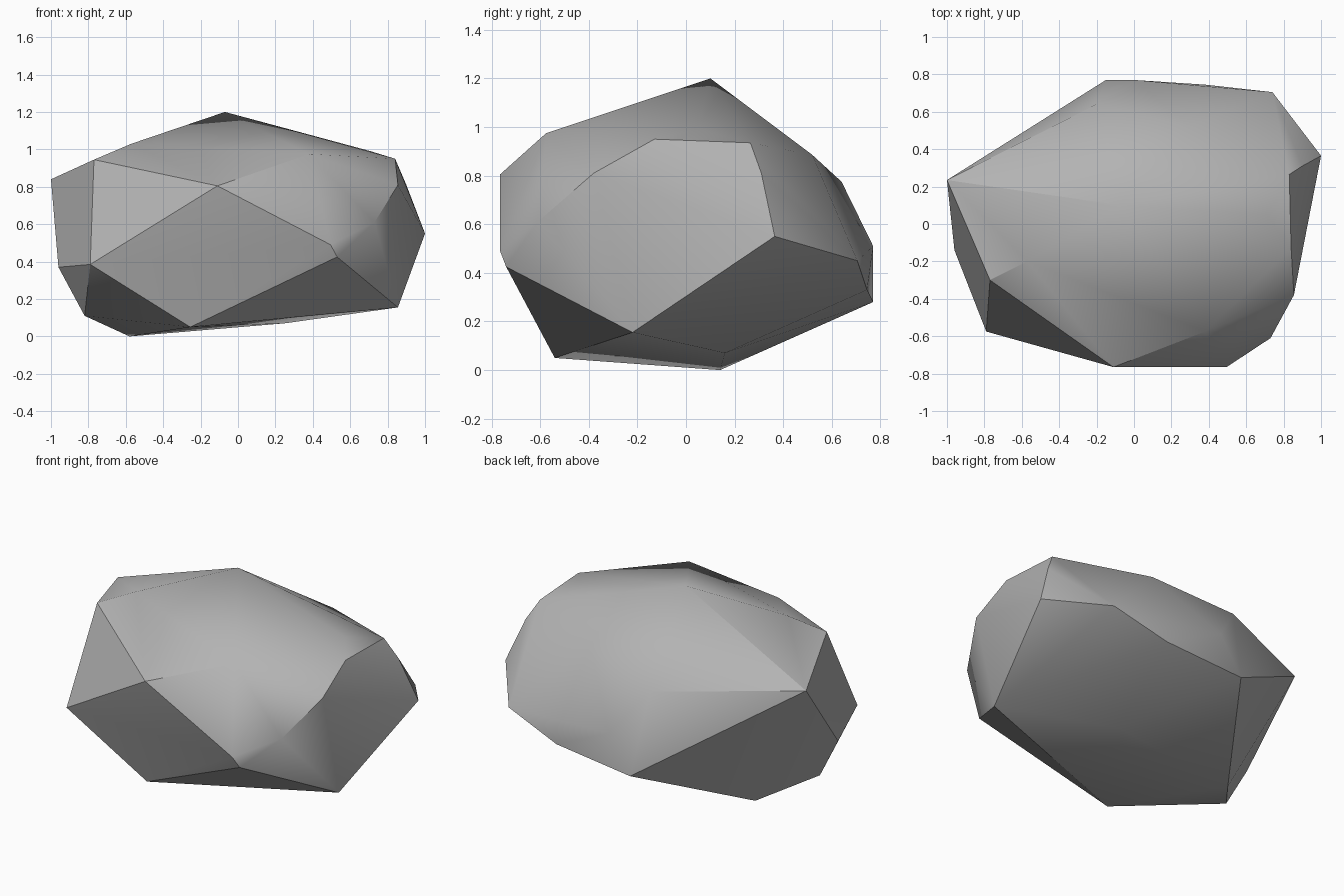
import bpy
import bmesh
import math

# Remove the default object only
default_cube = bpy.data.objects.get("Cube")
if default_cube is not None:
    bpy.data.objects.remove(default_cube, do_unlink=True)


def make_material(name, colour):
    material = bpy.data.materials.new(name)
    material.use_nodes = True
    material.diffuse_color = colour
    shader = next(n for n in material.node_tree.nodes if n.type == "BSDF_PRINCIPLED")
    shader.inputs["Base Color"].default_value = colour
    shader.inputs["Roughness"].default_value = 0.9
    return material


# Corners of the boulder, grouped by height
crown = [
    (-.07, .1, 1.2), (-.57, -.2, 1.03), (-.77, -.3, .945), (.38, -.575, .975),
    (.71, .05, .99), (.84, -.13, .95), (.83, .265, .935), (.3, .52, .885),
]
shoulder = [
    (-1, .235, .84), (-.11, -.765, .805), (.855, -.38, .81),
    (.9, .31, .81), (-.2, .64, .775), (.73, -.61, .61),
]
belt = [
    (1, .365, .55), (0, .77, .51), (.495, -.765, .49), (.74, .705, .45),
    (.53, -.74, .425), (-.79, -.575, .385), (-.96, -.14, .37),
    (.38, .745, .33), (-.15, .77, .28),
]
base = [
    (.855, -.22, .155), (-.82, -.16, .11), (.25, .16, .07),
    (-.255, -.54, .05), (-.58, .14, 0),
]


def build_boulder(name, corners, material):
    """Wrap the corners in a convex shell and shade its shallow edges smooth."""
    bm = bmesh.new()
    for corner in corners:
        bm.verts.new(corner)
    hull = bmesh.ops.convex_hull(bm, input=bm.verts)
    loose = [v for v in hull["geom_interior"] if isinstance(v, bmesh.types.BMVert)]
    bmesh.ops.delete(bm, geom=loose, context="VERTS")
    bmesh.ops.recalc_face_normals(bm, faces=bm.faces)
    mesh = bpy.data.meshes.new(name)
    bm.to_mesh(mesh)
    bm.free()
    mesh.materials.append(material)
    boulder = bpy.data.objects.new(name, mesh)
    bpy.context.collection.objects.link(boulder)
    bpy.ops.object.select_all(action="DESELECT")
    boulder.select_set(True)
    bpy.context.view_layer.objects.active = boulder
    bpy.ops.object.shade_smooth_by_angle(angle=math.radians(30))
    return boulder


# Boulder
stone_grey = make_material("stone grey", (.45, .45, .45, 1))
build_boulder("boulder", crown + shoulder + belt + base, stone_grey)
